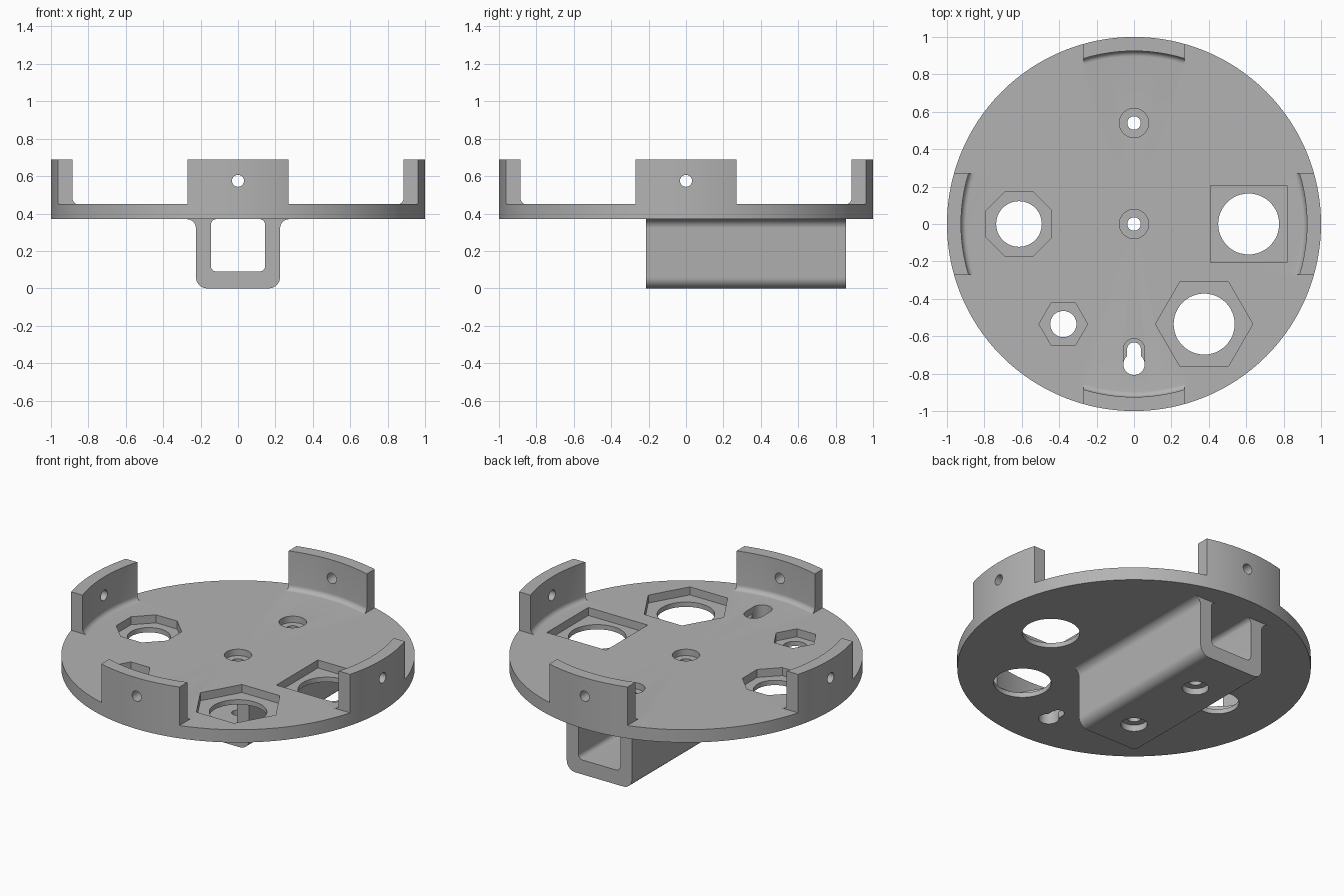
import bpy, bmesh
from math import sin, cos, pi, radians
from mathutils import Matrix, Vector

if "Cube" in bpy.data.objects:
    bpy.data.objects.remove(bpy.data.objects["Cube"])

GREY = (0.45, 0.45, 0.45, 1)
grey = bpy.data.materials.new("plain grey")
grey.use_nodes = True
grey.diffuse_color = GREY
grey.node_tree.nodes["Principled BSDF"].inputs["Base Color"].default_value = GREY

BOTTOM, TOP, RIM = 0.37, 0.45, 0.69


def arc(cx, cy, r, start, end, n=8):
    angles = [radians(start + (end - start) * i / n) for i in range(n + 1)]
    return [(cx + r * cos(a), cy + r * sin(a)) for a in angles]


def add_object(name, bm):
    bmesh.ops.recalc_face_normals(bm, faces=bm.faces)
    mesh = bpy.data.meshes.new(name)
    bm.to_mesh(mesh)
    bm.free()
    mesh.materials.append(grey)
    obj = bpy.data.objects.new(name, mesh)
    bpy.context.collection.objects.link(obj)
    return obj


def prism(name, outline, z0, z1, matrix=Matrix()):
    """Extrude a closed outline along z, then place it."""
    bm = bmesh.new()
    face = bm.faces.new([bm.verts.new((x, y, z0)) for x, y in outline])
    new = bmesh.ops.extrude_face_region(bm, geom=[face])["geom"]
    verts = [v for v in new if isinstance(v, bmesh.types.BMVert)]
    bmesh.ops.translate(bm, vec=(0, 0, z1 - z0), verts=verts)
    bm.transform(matrix)
    return add_object(name, bm)


def lathe(name, profile, steps=128):
    """Spin an (r, z) profile that starts and ends on the axis."""
    bm = bmesh.new()
    verts = [bm.verts.new((r, 0, z)) for r, z in profile]
    edges = [bm.edges.new(pair) for pair in zip(verts, verts[1:])]
    bmesh.ops.spin(bm, geom=verts + edges, cent=(0, 0, 0), axis=(0, 0, 1),
                   angle=2 * pi, steps=steps, use_duplicate=False)
    bmesh.ops.remove_doubles(bm, verts=bm.verts, dist=0.0001)
    return add_object(name, bm)


def cut(target, cutter):
    """Subtract a cutter from a part and discard the cutter."""
    mod = target.modifiers.new("cut", 'BOOLEAN')
    mod.operation, mod.solver, mod.object = 'DIFFERENCE', 'EXACT', cutter
    bpy.context.view_layer.objects.active = target
    bpy.ops.object.modifier_apply(modifier=mod.name)
    bpy.data.objects.remove(cutter)


def polygon(x, y, r, sides, turn=0):
    return arc(x, y, r, turn, turn + 360, sides)[:-1]


def slot(r, y0, y1):
    return arc(0, y1, r, 0, 180, 16) + arc(0, y0, r, 180, 360, 16)


def bore(target, outline, z0, z1):
    cut(target, prism("cutter", outline, z0, z1))


# Round plate with a raised rim and a fillet at the rim's foot
plate = lathe("round_plate", [(0, BOTTOM), (1, BOTTOM), (1, RIM), (0.925, RIM)]
              + arc(0.895, TOP + 0.03, 0.03, 0, -90) + [(0, TOP)])

# Cut the rim away between the four tabs
for sx in (-1, 1):
    for sy in (-1, 1):
        corner = [(sx * x, sy * y) for x, y in
                  ((0.27, 0.27), (1.2, 0.27), (1.2, 1.2), (0.27, 1.2))]
        bore(plate, corner, TOP, 1)

# Cross holes through the tabs
for axis in 'XY':
    place = Matrix.Translation((0, 0, 0.575)) @ Matrix.Rotation(pi / 2, 4, axis)
    cut(plate, prism("cutter", polygon(0, 0, 0.032, 32), -1.2, 1.2, place))

# Sockets: centre, recess radius, sides, turn, depth, through-hole radius
SCREWS = (0, 0.54)
sockets = [
    (-0.615, 0, 0.175 / cos(pi / 8), 8, 22.5, 0.05, 0.122),
    (0.613, 0, 0.205 / cos(pi / 4), 4, 45, 0.05, 0.163),
    (0.375, -0.535, 0.26, 6, 0, 0.05, 0.163),
    (-0.378, -0.535, 0.13, 6, 0, 0.05, 0.07),
] + [(0, y, 0.078, 48, 0, 0.04, 0.036) for y in SCREWS]
for x, y, r, sides, turn, depth, hole in sockets:
    bore(plate, polygon(x, y, r, sides, turn), TOP - depth, 1)
    bore(plate, polygon(x, y, hole, 48), 0.3, 0.6)

# Keyhole: wide recess on top, narrow slot and round entry right through
bore(plate, slot(0.057, -0.75, -0.67), TOP - 0.04, 1)
bore(plate, slot(0.037, -0.75, -0.67), 0.3, 0.6)
bore(plate, polygon(0, -0.75, 0.057, 48), 0.3, 0.6)

# Channel bracket under the plate, mirrored from a half profile
half = (arc(0.165, 0.06, 0.06, -90, 0) + arc(0.275, BOTTOM - 0.05, 0.05, 180, 90)
        + arc(0.115, BOTTOM - 0.03, 0.03, 90, 0) + arc(0.115, 0.12, 0.03, 0, -90))
outline = half + [(-x, z) for x, z in reversed(half)]
bracket = prism("channel_bracket", outline, -0.855, 0.215,
                Matrix.Rotation(pi / 2, 4, 'X'))
for y in SCREWS:
    bore(bracket, polygon(0, y, 0.075, 48), -0.1, 0.04)
    bore(bracket, polygon(0, y, 0.036, 48), -0.1, 0.2)

# Smooth curved walls, keep edges crisp
bpy.ops.object.select_all(action='DESELECT')
for part in (plate, bracket):
    part.select_set(True)
    bpy.context.view_layer.objects.active = part
bpy.ops.object.shade_smooth_by_angle(angle=radians(30))
